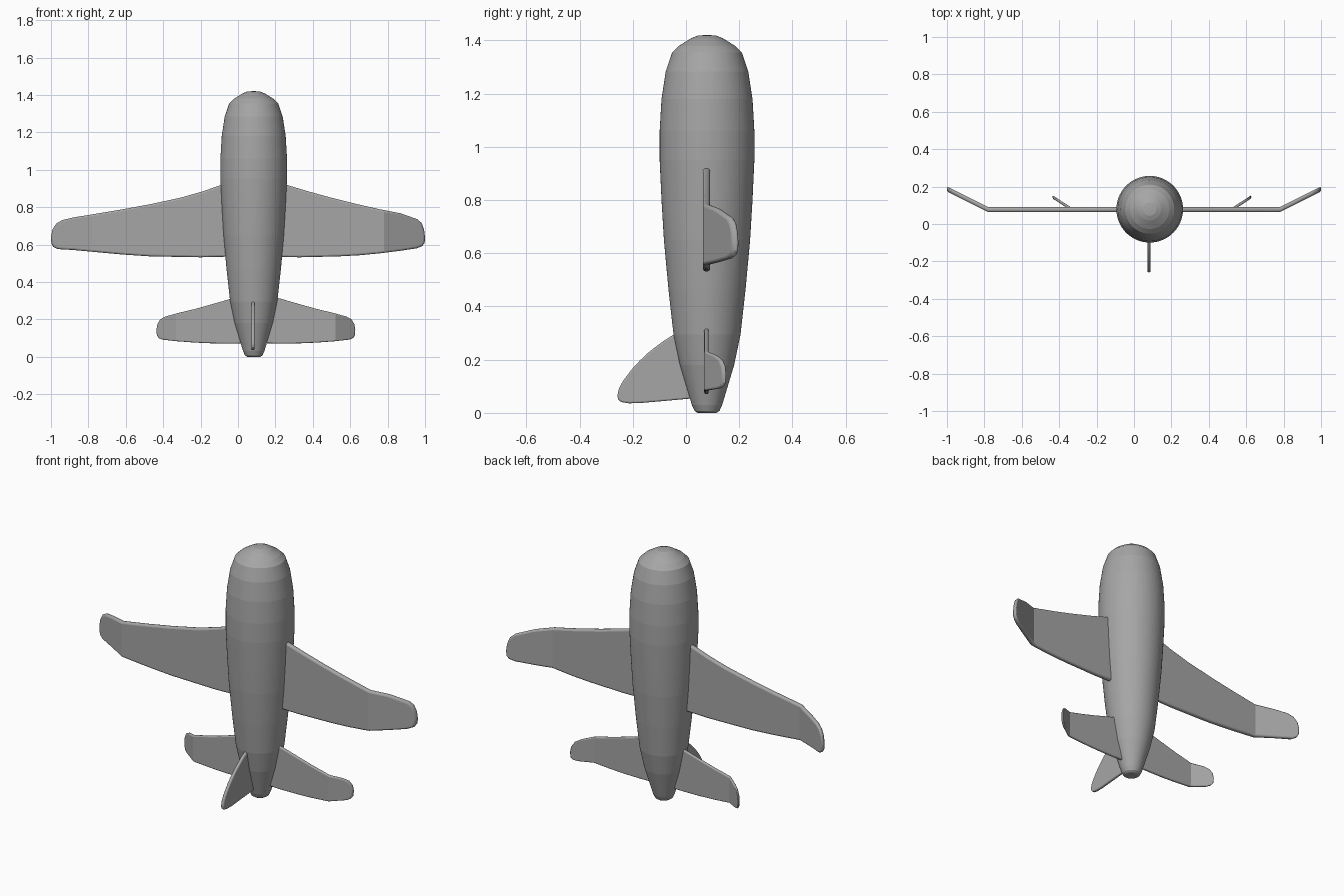
import bpy, bmesh, math
from mathutils import Vector

CX, CY = 0.084, 0.079      # fuselage axis
WING_Y = 0.077             # wing plane

# Dark grey paint
paint = bpy.data.materials.new("dark_grey")
paint.diffuse_color = (0.38, 0.38, 0.38, 1.0)


def finish(name, bm, bevel=0.0, angle=20):
    bmesh.ops.recalc_face_normals(bm, faces=bm.faces[:])
    me = bpy.data.meshes.new(name)
    bm.to_mesh(me)
    bm.free()
    me.materials.append(paint)
    ob = bpy.data.objects.new(name, me)
    bpy.context.collection.objects.link(ob)
    if bevel:
        m = ob.modifiers.new("rounded_rim", 'BEVEL')
        m.width = bevel
        m.segments = 3
        m.limit_method = 'ANGLE'
        m.angle_limit = math.radians(50)
    bpy.ops.object.select_all(action='DESELECT')
    ob.select_set(True)
    bpy.context.view_layer.objects.active = ob
    bpy.ops.object.shade_smooth_by_angle(angle=math.radians(angle))
    return ob


def lathe(name, profile, segs=96):
    bm = bmesh.new()
    rings = []
    for r, z in profile:
        rings.append([bm.verts.new((CX + r * math.cos(2 * math.pi * i / segs),
                                    CY + r * math.sin(2 * math.pi * i / segs), z))
                      for i in range(segs)])
    for a, b in zip(rings, rings[1:]):
        for i in range(segs):
            j = (i + 1) % segs
            bm.faces.new((a[i], a[j], b[j], b[i]))
    bm.faces.new(rings[0][::-1])
    bm.faces.new(rings[-1])
    return finish(name, bm, angle=1)


def plate(name, outline, thick, bevel, bend=None, slope=0.0, mirror_x=None, axis='Y'):
    """Outline plate; the part beyond x=bend is tilted towards +y."""
    bm = bmesh.new()
    if axis == 'Y':
        pts = [(x, WING_Y - thick / 2, z) for x, z in outline]
        push = Vector((0, thick, 0))
    else:
        pts = [(0.080 - thick / 2, y, z) for y, z in outline]
        push = Vector((thick, 0, 0))
    bm.faces.new([bm.verts.new(p) for p in pts])
    if bend is not None:
        bmesh.ops.bisect_plane(bm, geom=bm.verts[:] + bm.edges[:] + bm.faces[:],
                               plane_co=(bend, 0, 0), plane_no=(1, 0, 0))
    ext = bmesh.ops.extrude_face_region(bm, geom=bm.faces[:])
    for v in ext["geom"]:
        if isinstance(v, bmesh.types.BMVert):
            v.co += push
    for v in bm.verts:
        if bend is not None and v.co.x > bend:
            v.co.y += (v.co.x - bend) * slope
        if mirror_x is not None:
            v.co.x = 2 * mirror_x - v.co.x
    return finish(name, bm, bevel)


# Fuselage
lathe("fuselage", [(0.035, 0.0), (0.047, 0.008), (0.057, 0.03), (0.08, 0.107),
                   (0.102, 0.18), (0.126, 0.295), (0.145, 0.465), (0.162, 0.65),
                   (0.171, 0.80), (0.178, 0.95), (0.178, 1.06), (0.171, 1.18),
                   (0.155, 1.284), (0.131, 1.355), (0.105, 1.38), (0.06, 1.408),
                   (0.035, 1.418), (0.01, 1.42)])

# Main wings (the left one reaches further from the fuselage)
tip = [(0.96, 0.735), (0.982, 0.715), (0.995, 0.68), (1.0, 0.64), (0.998, 0.61),
       (0.985, 0.592), (0.955, 0.58), (0.87, 0.567)]
right = [(0.20, 0.936), (0.26, 0.919), (0.37, 0.886), (0.49, 0.853), (0.62, 0.820),
         (0.757, 0.789), (0.87, 0.767)] + tip + [
         (0.757, 0.553), (0.65, 0.543), (0.54, 0.537), (0.33, 0.532), (0.20, 0.534)]
plate("wing_right", right, 0.027, 0.010, 0.78, 0.5)
left = [(0.03, 0.955), (0.09, 0.919), (0.19, 0.884), (0.31, 0.850), (0.473, 0.815),
        (0.62, 0.788), (0.74, 0.768), (0.88, 0.745), (0.94, 0.731), (0.972, 0.712),
        (0.992, 0.68), (1.0, 0.64), (0.998, 0.607), (0.988, 0.588), (0.965, 0.576),
        (0.88, 0.571), (0.74, 0.558), (0.62, 0.547), (0.47, 0.537), (0.2, 0.532),
        (0.03, 0.536)]
plate("wing_left", left, 0.027, 0.010, 0.78, 0.5, mirror_x=0)

# Tailplanes
tail = [(0.13, 0.34), (0.22, 0.313), (0.33, 0.281), (0.42, 0.256), (0.516, 0.233),
        (0.58, 0.215), (0.607, 0.2), (0.622, 0.175), (0.627, 0.145), (0.625, 0.115),
        (0.615, 0.1), (0.596, 0.092), (0.516, 0.083), (0.42, 0.076), (0.33, 0.072),
        (0.22, 0.071), (0.13, 0.073)]
for side, mx in (("right", None), ("left", 0.0955)):
    plate("tailplane_" + side, tail, 0.017, 0.006, 0.522, 0.65, mirror_x=mx)

# Vertical fin
fin = [(0.03, 0.30), (-0.05, 0.292), (-0.085, 0.27), (-0.117, 0.246), (-0.147, 0.222),
       (-0.173, 0.197), (-0.198, 0.171), (-0.218, 0.145), (-0.238, 0.118),
       (-0.252, 0.092), (-0.258, 0.065), (-0.255, 0.05), (-0.244, 0.041),
       (-0.215, 0.036), (-0.173, 0.037), (-0.08, 0.045), (0.03, 0.055)]
plate("tail_fin", fin, 0.018, 0.006, axis='X')
